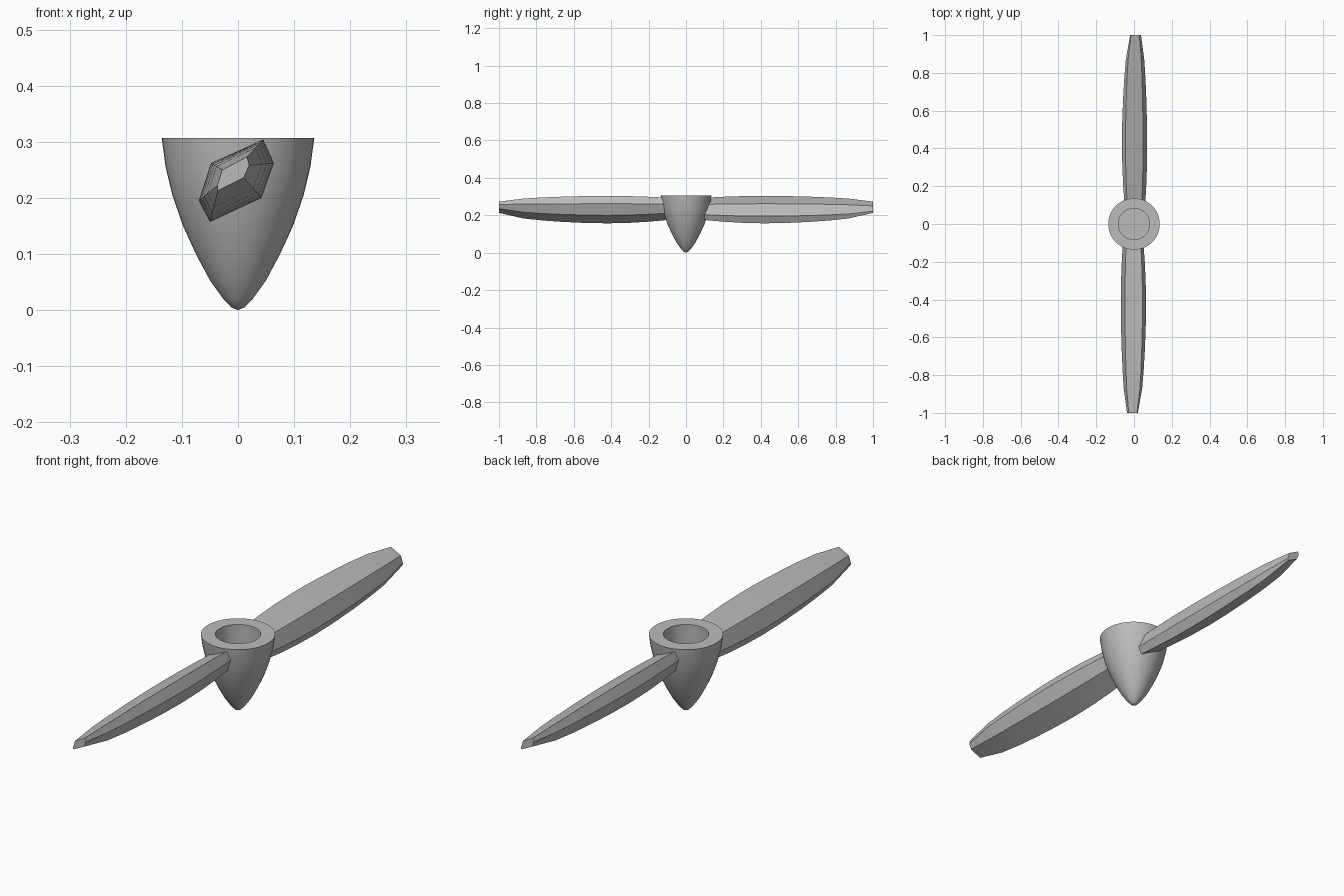
import bpy, bmesh, math
from mathutils import Vector, Matrix

if "Cube" in bpy.data.objects:
    bpy.data.objects.remove(bpy.data.objects["Cube"], do_unlink=True)

# Single grey material
grey = bpy.data.materials.new("grey")
grey.use_nodes = True
GREY = (0.5, 0.5, 0.5, 1)
grey.diffuse_color = GREY
grey.node_tree.nodes["Principled BSDF"].inputs["Base Color"].default_value = GREY


def make_object(name, bm):
    bmesh.ops.recalc_face_normals(bm, faces=bm.faces)
    mesh = bpy.data.meshes.new(name)
    bm.to_mesh(mesh)
    bm.free()
    mesh.materials.append(grey)
    obj = bpy.data.objects.new(name, mesh)
    bpy.context.collection.objects.link(obj)
    bpy.ops.object.select_all(action="DESELECT")
    obj.select_set(True)
    bpy.context.view_layer.objects.active = obj
    bpy.ops.object.shade_smooth_by_angle(angle=math.radians(30))
    return obj


# Spinner: bullet profile spun round z, with a round bore open at the top
def spinner():
    profile = [(0, 0), (.012, .005), (.027, .021), (.05, .053), (.075, .1),
               (.098, .15), (.117, .205), (.129, .255), (.136, .307),
               (.083, .307), (.083, .15), (0, .15)]
    bm = bmesh.new()
    verts = [bm.verts.new((r, 0, z)) for r, z in profile]
    edges = [bm.edges.new(pair) for pair in zip(verts, verts[1:])]
    bmesh.ops.spin(bm, geom=verts + edges, cent=(0, 0, 0), axis=(0, 0, 1),
                   angle=math.tau, steps=48)
    bmesh.ops.remove_doubles(bm, verts=bm.verts, dist=0.0005)
    return make_object("spinner", bm)


# Blade: six-sided section lofted along y, blended between wide and tip shapes
WIDE = [(-.07, .195), (-.048, .262), (.045, .304),
        (.064, .262), (.042, .2), (-.05, .157)]
TIP = [(-.037, .222), (-.028, .25), (.016, .273),
       (.02, .258), (.01, .236), (-.036, .213)]
# (distance from the axis, blend towards the tip shape)
STATIONS = [(.1, .32), (.2, .16), (.3, .05), (.42, 0), (.54, .04),
            (.66, .14), (.77, .28), (.87, .47), (1, 1)]


def blade(name, turn):
    bm = bmesh.new()
    rings = []
    for dist, blend in STATIONS:
        rings.append([bm.verts.new(Vector((a[0], -dist, a[1])).lerp(
            Vector((b[0], -dist, b[1])), blend)) for a, b in zip(WIDE, TIP)])
    for inner, outer in zip(rings, rings[1:]):
        for i in range(6):
            j = (i + 1) % 6
            bm.faces.new((inner[i], inner[j], outer[j], outer[i]))
    bm.faces.new(rings[0])
    bm.faces.new(rings[-1])
    bmesh.ops.transform(bm, matrix=Matrix.Rotation(turn, 4, "Z"), verts=bm.verts)
    return make_object(name, bm)


spinner()
blade("front_blade", 0)
blade("back_blade", math.pi)
